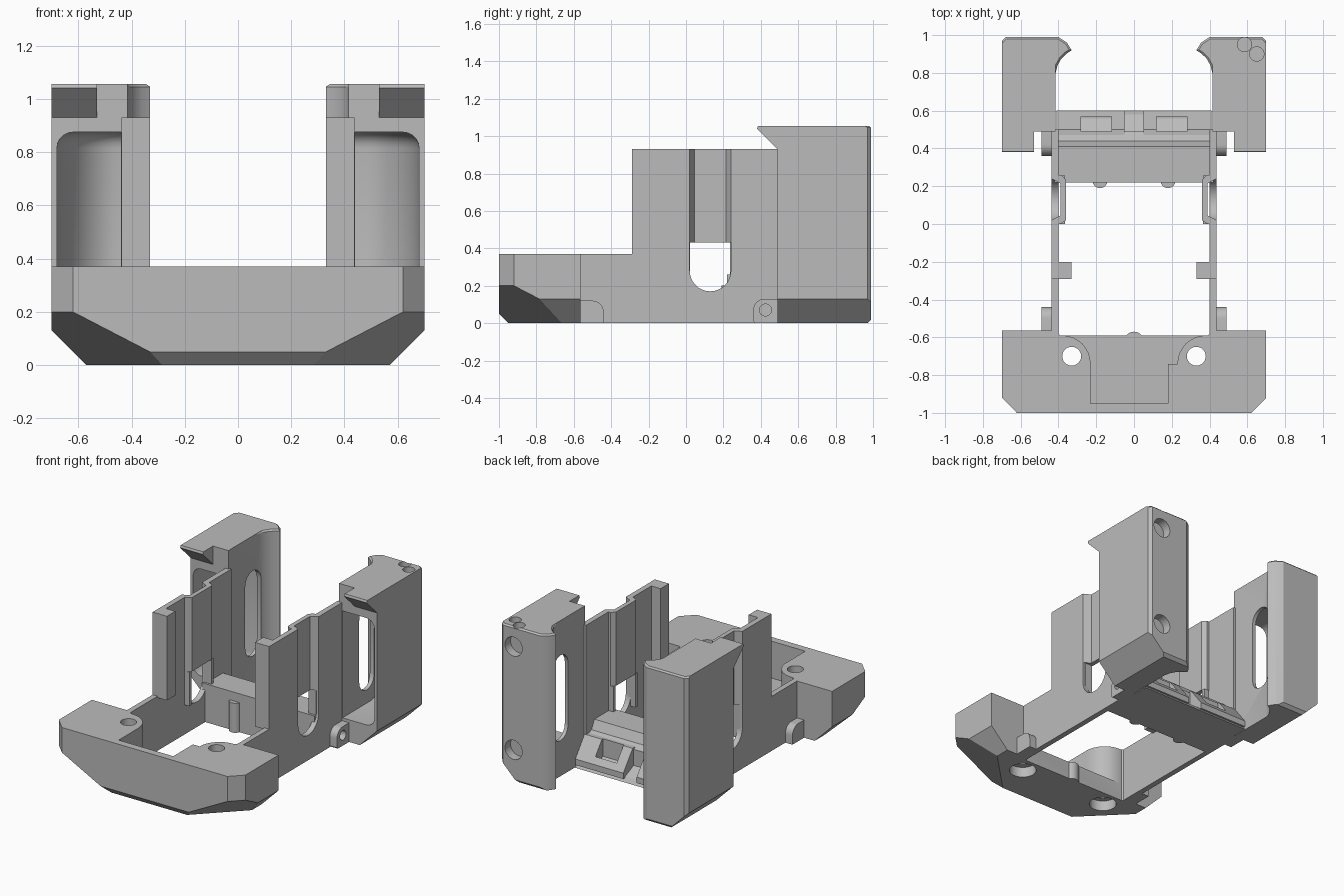
import bpy, bmesh, math
from mathutils import Vector

if "Cube" in bpy.data.objects:
    bpy.data.objects.remove(bpy.data.objects["Cube"], do_unlink=True)

grey = bpy.data.materials.new("light grey plastic")
grey.use_nodes = True
grey.diffuse_color = (0.5, 0.5, 0.5, 1)
grey.node_tree.nodes["Principled BSDF"].inputs["Base Color"].default_value = (0.5, 0.5, 0.5, 1)


def finish(name, bm):
    bmesh.ops.recalc_face_normals(bm, faces=bm.faces)
    mesh = bpy.data.meshes.new(name)
    bm.to_mesh(mesh)
    bm.free()
    mesh.materials.append(grey)
    ob = bpy.data.objects.new(name, mesh)
    bpy.context.collection.objects.link(ob)
    return ob


def prism_bm(pts, axis, lo, hi):
    """Extrude a 2D profile along x (y,z), y (x,z) or z (x,y)."""
    place = {"x": lambda a, b: (lo, a, b), "y": lambda a, b: (a, lo, b),
             "z": lambda a, b: (a, b, lo)}[axis]
    bm = bmesh.new()
    face = bm.faces.new([bm.verts.new(place(a, b)) for a, b in pts])
    out = bmesh.ops.extrude_face_region(bm, geom=[face])
    shift = Vector([hi - lo if axis == k else 0 for k in "xyz"])
    bmesh.ops.translate(bm, vec=shift, verts=[v for v in out["geom"] if isinstance(v, bmesh.types.BMVert)])
    return bm


def prism(name, pts, axis, lo, hi):
    return finish(name, prism_bm(pts, axis, min(lo, hi), max(lo, hi)))


def box(name, x0, x1, y0, y1, z0, z1):
    return prism(name, [(x0, y0), (x1, y0), (x1, y1), (x0, y1)], "z", z0, z1)


def arc(cx, cy, r, a0, a1, n=8, ry=None):
    angles = [math.radians(a0 + (a1 - a0) * i / n) for i in range(n + 1)]
    return [(cx + r * math.cos(a), cy + (ry or r) * math.sin(a)) for a in angles]


def rod(cx, cy, r, axis, lo, hi):
    return prism("cutter", arc(cx, cy, r, 0, 345, 23), axis, lo, hi)


def slice_off(bm, point, normal):
    geom = bm.verts[:] + bm.edges[:] + bm.faces[:]
    cut = bmesh.ops.bisect_plane(bm, geom=geom, plane_co=point, plane_no=normal, clear_outer=True)
    edges = [e for e in cut["geom_cut"] if isinstance(e, bmesh.types.BMEdge)]
    bmesh.ops.holes_fill(bm, edges=edges)


def carve(ob, *cutters):
    for c in cutters:
        mod = ob.modifiers.new("cut", "BOOLEAN")
        mod.operation, mod.solver, mod.object = "DIFFERENCE", "EXACT", c
    graph = bpy.context.evaluated_depsgraph_get()
    mesh = bpy.data.meshes.new_from_object(ob.evaluated_get(graph))
    ob.modifiers.clear()
    ob.data = mesh
    for c in cutters:
        bpy.data.objects.remove(c, do_unlink=True)


def mirrored(pts, s):
    return [(s * x, y) for x, y in pts]


# Front block with chamfered underside, screw holes and a rear pocket
half = [(0, -1), (0.62, -1), (0.7, -0.92), (0.7, -0.565), (0.42, -0.565), (0.39, -0.59)]
bm = prism_bm(half + mirrored(half[:0:-1], -1), "z", 0, 0.37)
slice_off(bm, (0, -1, 0.05), (0, -1, -1))
for s in (1, -1):
    slice_off(bm, (0.7 * s, 0, 0.13), (s, 0, -1))
    slice_off(bm, (0.62 * s, -1, 0.2), (s, -1, -1.93))
block = finish("front_block", bm)
pocket = ([(-0.38, -0.5)] + arc(-0.38, -0.74, 0.15, 90, 0) + [(-0.23, -0.95), (0.18, -0.95), (0.18, -0.74)]
          + arc(0.38, -0.74, 0.15, 180, 90) + [(0.38, -0.5)])
cutters = [prism("cutter", pocket, "z", 0.12, 0.5)]
for x in (0.33, -0.33):
    cutters += [rod(x, -0.7, 0.05, "z", -0.1, 0.5), rod(x, -0.7, 0.085, "z", -0.1, 0.07)]
carve(block, *cutters)
prism("pocket_rib", arc(0, -0.62, 0.05, 0, 180, 12), "z", 0, 0.12)

# Rear crossbar with a sloped back and two notched latch ramps
bar = [(0.22, 0), (0.22, 0.26), (0.41, 0.26), (0.44, 0.2), (0.49, 0.18), (0.49, 0.03), (0.47, 0)]
prism("rear_crossbar", bar, "x", -0.42, 0.42)
prism("crossbar_ledge", [(0.47, 0), (0.47, 0.08), (0.58, 0.03), (0.6, 0)], "x", -0.41, 0.41)

for s in (1, -1):
    side = "left" if s > 0 else "right"

    def sbox(name, x0, x1, *rest):
        return box(side + "_" + name, min(s * x0, s * x1), max(s * x0, s * x1), *rest)

    ramp = prism(side + "_latch_ramp", [(0.47, 0.02), (0.47, 0.19), (0.5, 0.19), (0.6, 0.06), (0.6, 0.02)],
                 "x", s * 0.05, s * 0.41)
    carve(ramp, sbox("cutter", 0.12, 0.28, 0.49, 0.57, 0.04, 0.4))
    prism(side + "_crossbar_bump", mirrored(arc(0.18, 0.23, 0.04, 180, 360), s), "z", 0, 0.2)

    # Side wall with a round-bottomed slot
    slot = [(0.24, 0.93)] + arc(0.13, 0.28, 0.11, 0, -180, 16) + [(0.02, 0.93)]
    wall = [(-0.58, 0), (0.5, 0), (0.5, 0.93)] + slot + [(-0.29, 0.93), (-0.29, 0.37), (-0.58, 0.37)]
    prism(side + "_wall", wall, "x", s * 0.4, s * 0.437)

    # Inset web joining both sides of the slot, and the front flange
    web = [(0.437, 0), (0.437, 0.02), (0.39, 0.045), (0.39, 0.215), (0.437, 0.24),
           (0.437, 0.26), (0.385, 0.26), (0.36, 0.235), (0.36, 0.02), (0.39, 0)]
    prism(side + "_slot_web", mirrored(web, s), "z", 0.43, 0.93)
    for y0 in (0.0, 0.235):
        sbox("slot_edge", 0.365, 0.42, y0, y0 + 0.022, 0.0 if y0 else 0.2, 0.43)
    sbox("front_flange", 0.33, 0.42, -0.29, -0.2, 0.36, 0.93)

    # Screw lugs with one rounded corner
    front_lug = [(-0.58, 0), (-0.44, 0)] + arc(-0.5, 0.06, 0.06, 0, 90) + [(-0.58, 0.12)]
    prism(side + "_front_lug", front_lug, "x", s * 0.43, s * 0.49)
    rear_lug = [(0.5, 0), (0.5, 0.13)] + arc(0.42, 0.07, 0.06, 90, 180) + [(0.36, 0.01), (0.37, 0)]
    lug = prism(side + "_rear_lug", rear_lug, "x", s * 0.43, s * 0.49)
    carve(lug, rod(0.425, 0.07, 0.032, "x", *sorted((s * 0.445, s * 0.6))))

    # Rear tower with a curved inner lip and chamfered foot
    plan = [(0.415, 0.49), (0.415, 0.8), (0.405, 0.84), (0.385, 0.875), (0.36, 0.9), (0.33, 0.92),
            (0.355, 0.96), (0.4, 0.99), (0.68, 0.99), (0.7, 0.97), (0.7, 0.49)]
    bm = prism_bm(mirrored(plan, s), "z", 0, 1.055)
    top = [e for e in bm.edges if all(v.co.z > 1 and v.co.y > 0.5 for v in e.verts)]
    bmesh.ops.bevel(bm, geom=top, offset=0.01, segments=1, affect="EDGES")
    slice_off(bm, (0.7 * s, 0, 0.13), (s, 0, -1))
    slice_off(bm, (0, 0.97, 0), (0, 1, -1))
    tower = finish(side + "_tower", bm)

    # Curved air duct, open to the front and through a slot in the inner face
    duct = [(0.44, 0.3), (0.68, 0.3)] + arc(0.44, 0.5, 0.24, 0, 90, 14, ry=0.36)
    bm = prism_bm(mirrored(duct, s), "z", 0.15, 0.875)
    rims = []
    for e in bm.edges:
        mid = (e.verts[0].co + e.verts[1].co) / 2
        if abs(e.verts[0].co.z - e.verts[1].co.z) < 0.01 and mid.y > 0.31 and abs(mid.x) > 0.441:
            rims.append(e)
    bmesh.ops.bevel(bm, geom=rims, offset=0.06, segments=5, profile=0.5, affect="EDGES", clamp_overlap=False)
    carve(tower, finish("cutter", bm))
    outlet = (arc(0.75, 0.74, 0.08, 0, 180) + arc(0.75, 0.32, 0.08, 180, 360))
    carve(tower, prism("cutter", outlet, "x", s * 0.3, s * 0.46))
    if s > 0:
        # Cable screw holes in the back and top of one tower
        for z in (0.92, 0.22):
            carve(tower, rod(0.6, z, 0.065, "y", 0.93, 1.1))
        for x, y in ((0.585, 0.95), (0.65, 0.9)):
            carve(tower, rod(x, y, 0.038, "z", 1.0, 1.2))

    # Overhanging hook on the tower front
    hook = [(0.5, 0.92), (0.49, 0.93), (0.38, 1.04), (0.385, 1.055), (0.5, 1.055)]
    prism(side + "_tower_hook", hook, "x", s * 0.53, s * 0.7)

# Smooth the curved surfaces while keeping edges crisp
for ob in bpy.context.scene.objects:
    if ob.type == "MESH":
        ob.select_set(True)
        bpy.context.view_layer.objects.active = ob
bpy.ops.object.shade_smooth_by_angle(angle=math.radians(25))
